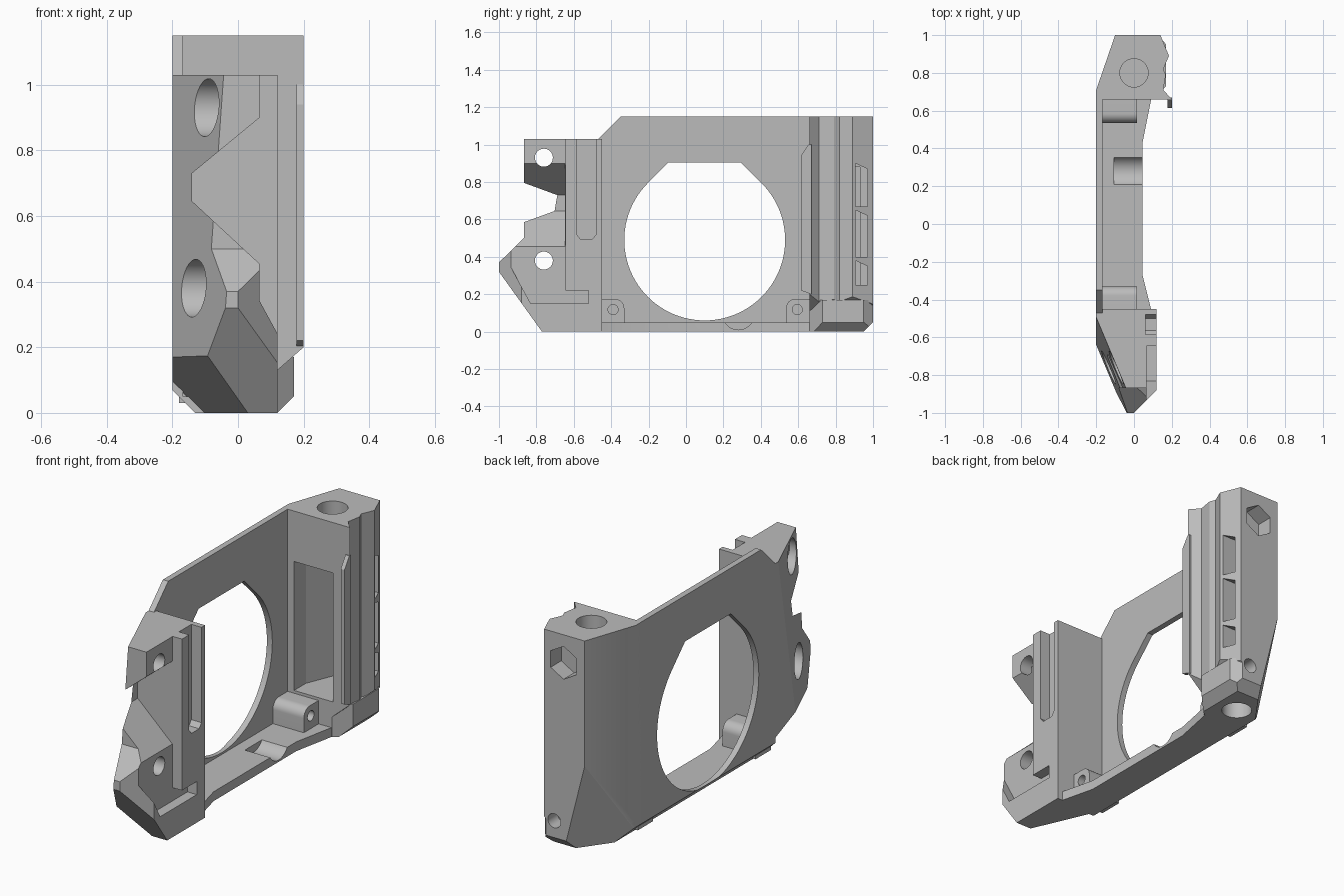
import bpy, bmesh
from math import cos, sin, pi, radians
from mathutils import Vector

if "Cube" in bpy.data.objects:
    bpy.data.objects.remove(bpy.data.objects["Cube"], do_unlink=True)

grey = bpy.data.materials.new("plain_grey")
grey.use_nodes = True
grey.diffuse_color = (0.5, 0.5, 0.5, 1)
grey.node_tree.nodes["Principled BSDF"].inputs["Base Color"].default_value = (0.5, 0.5, 0.5, 1)


def prism(name, pts, axis, lo, hi):
    """Extrude a 2D outline along an axis: x uses (y,z), y uses (x,z), z uses (x,y)."""
    i = "xyz".index(axis)

    def place(p, d):
        v = list(p)
        v.insert(i, d)
        return v
    bm = bmesh.new()
    a = [bm.verts.new(place(p, lo)) for p in pts]
    b = [bm.verts.new(place(p, hi)) for p in pts]
    bm.faces.new(a)
    bm.faces.new(b)
    n = len(pts)
    for k in range(n):
        j = (k + 1) % n
        bm.faces.new((a[k], a[j], b[j], b[k]))
    bmesh.ops.recalc_face_normals(bm, faces=bm.faces)
    me = bpy.data.meshes.new(name)
    bm.to_mesh(me)
    bm.free()
    ob = bpy.data.objects.new(name, me)
    bpy.context.collection.objects.link(ob)
    return ob


def rect(u0, u1, v0, v1):
    return [(u0, v0), (u1, v0), (u1, v1), (u0, v1)]


def arc(cu, cv, r, start=0, end=360, n=40):
    return [(cu + r * cos(radians(start + (end - start) * k / n)),
             cv + r * sin(radians(start + (end - start) * k / n))) for k in range(n + (end - start < 360))]


def trim(ob, point, normal):
    """Slice off everything on the normal side of a plane and cap it."""
    bm = bmesh.new()
    bm.from_mesh(ob.data)
    cut = bmesh.ops.bisect_plane(bm, geom=bm.verts[:] + bm.edges[:] + bm.faces[:],
                                 plane_co=point, plane_no=Vector(normal).normalized(), clear_outer=True)
    edges = [e for e in cut["geom_cut"] if isinstance(e, bmesh.types.BMEdge)]
    if edges:
        bmesh.ops.contextual_create(bm, geom=edges)
    bmesh.ops.recalc_face_normals(bm, faces=bm.faces)
    bm.to_mesh(ob.data)
    bm.free()


def trim3(ob, a, b, c, outside):
    """Trim by the plane through three points; outside is a point to remove."""
    a, b, c = Vector(a), Vector(b), Vector(c)
    n = (b - a).cross(c - a)
    trim(ob, a, n if n.dot(Vector(outside) - a) > 0 else -n)


def carve(ob, *cutters):
    for c in cutters:
        m = ob.modifiers.new("cut", "BOOLEAN")
        m.operation, m.solver, m.object = "DIFFERENCE", "EXACT", c
        bpy.context.view_layer.update()
        me = bpy.data.meshes.new_from_object(ob.evaluated_get(bpy.context.evaluated_depsgraph_get()))
        ob.modifiers.clear()
        ob.data = me
        bpy.data.objects.remove(c, do_unlink=True)


def edge_chamfer(ob):
    trim(ob, (-0.13, 0, 0), (-1, 0, -1))


parts = []

# Side plate with the large flat-topped round opening
plate = prism("side_plate", [(-0.47, 0), (-0.47, 1.03), (-0.35, 1.15), (0.69, 1.15), (0.69, 0)], "x", -0.2, -0.168)
edge_chamfer(plate)
opening = arc(0.1, 0.49, 0.43, 135, 405, 72) + [(0.293, 0.905), (-0.093, 0.905)]
carve(plate, prism("cut", opening, "x", -0.4, 0))
parts.append(plate)

# Floor rail, narrower in the middle, with a round scoop
floor = prism("floor_rail", [(-0.2, -0.47), (0.095, -0.47), (0.045, -0.27), (0.045, 0.43), (0.095, 0.68), (-0.2, 0.68)],
              "z", 0, 0.05)
edge_chamfer(floor)
carve(floor, prism("cut", arc(0.28, 0.095, 0.085), "x", -0.105, 0.2))
parts.append(floor)

# Rounded corner bosses with screw holes
for name, wall, s in (("front_boss", -0.46, 1), ("rear_boss", 0.665, -1)):
    outer = wall + s * 0.13
    top = [(outer - s * 0.05 + s * u, v) for u, v in arc(0, 0.125, 0.05, 0, 90, 10)]
    boss = prism(name, [(wall, 0.03), (outer, 0.03)] + top + [(wall, 0.175)], "x", -0.18, 0.015)
    carve(boss, prism("cut", arc(wall + s * 0.07, 0.118, 0.027, n=24), "x", -0.1, 0.1))
    parts.append(boss)

# Front pillar: a block trimmed by the sloped side, nose and corner planes
front = prism("front_pillar", rect(-0.2, 0.12, -1, -0.45), "z", 0, 1.03)
trim(front, (-0.2, -0.64, 0.17), (-1, -0.42, 0.071))
trim3(front, (0, -1, 0.32), (0, -0.77, 0), (1, -0.77, 0), (0, -2, 0))
trim3(front, (-0.09, -0.892, 0.17), (0.03, -0.77, 0), (-0.2, -0.64, 0.17), (-0.2, -1, 0))
trim(front, (0, -1, 0), (1, -1, 0))
edge_chamfer(front)
carve(front,
      # sloped relief above the nose
      prism("cut", [(-1.2, 1.2), (-0.867, 1.2), (-0.867, 0.5), (-1.0, 0.37), (-1.2, 0.37)], "x", -0.5, 0.5),
      # inner side relief with the lower ledge
      prism("cut", [(-1.2, 1.2), (-1.2, 0.37), (-0.95, 0.37), (-0.83, 0.15), (-0.52, 0.15), (-0.52, 0.22),
                    (-0.645, 0.22), (-0.645, 1.2)], "x", 0.065, 0.5),
      # wedge notch between the two lugs
      prism("cut", [(0.2, 1.01), (-0.14, 0.73), (-0.14, 0.645), (0.2, 0.33)], "y", -1.2, -0.648),
      # vertical rail groove
      prism("cut", [(-0.585, 1.2), (-0.585, 0.52), (-0.565, 0.495), (-0.5, 0.495), (-0.48, 0.52), (-0.48, 1.2)],
            "x", 0.06, 0.5))
for z, depth in ((0.93, -0.02), (0.38, -0.04)):
    carve(front, prism("cut", arc(-0.76, z, 0.088), "x", -0.5, depth),
          prism("cut", arc(-0.76, z, 0.048), "x", -0.3, 0.3))
parts.append(front)

# Rear pillar: grooved profile above, plain base below
rear = prism("rear_pillar", [(-0.2, 0.66), (-0.2, 0.71), (-0.1, 1), (0.14, 1), (0.185, 0.89), (0.155, 0.82),
                             (0.168, 0.79), (0.155, 0.71), (0.2, 0.66)], "z", 0.1, 1.15)
trim(rear, (0.2, 0, 0.2), (0.07, 0, -0.08))
base = prism("rear_base", [(-0.2, 0.66), (-0.2, 0.71), (-0.1, 1), (0.13, 1), (0.17, 0.95), (0.17, 0.73),
                           (0.095, 0.66)], "z", 0, 0.17)
trim(base, (0.12, 0, 0), (1, 0, -1))
trim(base, (0, 0.95, 0), (0, 1, -1))
edge_chamfer(base)
for ob in (rear, base):
    trim3(ob, (-0.1, 1, 0.48), (-0.13, 0.79, 0), (0, 0.97, 0), (-0.2, 1, 0))

# Pocket, side windows, bolt holes and nut recess
pocket = prism("cut", [(-0.13, 0.5), (0.1, 0.5), (0.1, 0.93), (-0.06, 0.93), (-0.13, 0.76)], "z", 0.19, 0.88)
carve(rear, pocket)
for lo, hi in ((0.25, 0.38), (0.4, 0.65), (0.67, 0.9)):
    window = prism("cut", [(0.905, lo), (0.97, lo), (0.97, hi - 0.03), (0.905, hi)], "x", 0.08, 0.4)
    carve(rear, window)
nut = prism("cut", arc(0.025, 1.0, 0.088, 30, 390, 6), "y", 0.91, 1.2)
carve(rear, nut, prism("cut", arc(0, 0.8, 0.075), "z", 0.95, 1.3))
carve(base, prism("cut", arc(0, 0.8, 0.075), "z", -0.2, 0.1))
for ob in (rear, base):
    carve(ob, prism("cut", arc(0.08, 0.14, 0.038, n=24), "y", 0.92, 1.2))
parts += [rear, base]

# Thin hooked lip along the front of the rear pillar
parts.append(prism("rear_lip", [(0.615, 0.22), (0.67, 0.2), (0.67, 1.0), (0.655, 1.0), (0.615, 0.94)], "x", 0.178, 0.2))

for ob in parts:
    ob.data.materials.clear()
    ob.data.materials.append(grey)
    bpy.ops.object.select_all(action="DESELECT")
    ob.select_set(True)
    bpy.context.view_layer.objects.active = ob
    bpy.ops.object.shade_smooth_by_angle(angle=radians(20))
